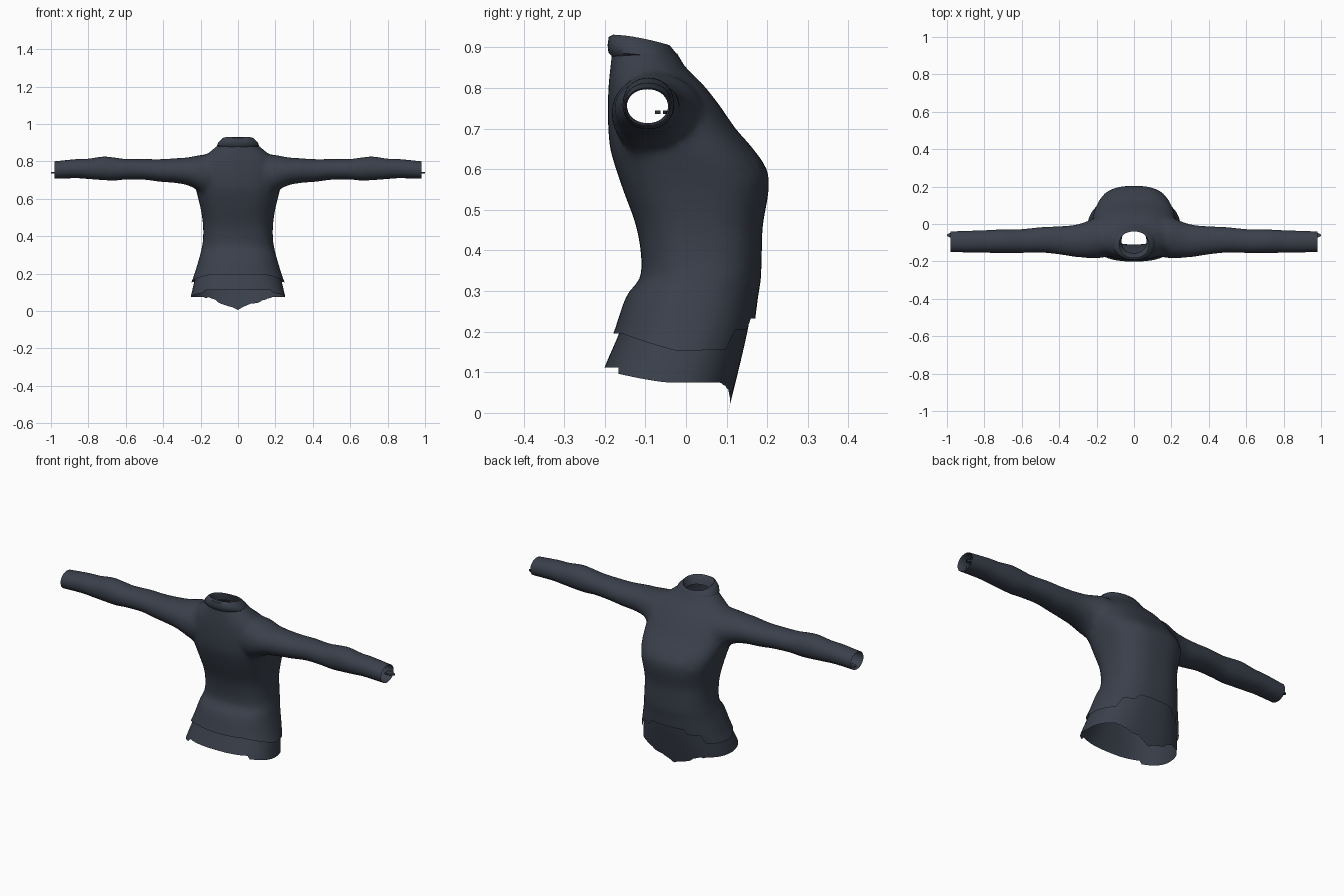
import bpy, bmesh, math, random
from mathutils import Vector

random.seed(4)
cube = bpy.data.objects.get("Cube")
if cube:
    bpy.data.objects.remove(cube, do_unlink=True)

slate = bpy.data.materials.new("dark slate cloth")
slate.use_nodes = True
colour = (0.042, 0.051, 0.071, 1)
slate.diffuse_color = colour
shader = slate.node_tree.nodes["Principled BSDF"]
shader.inputs["Base Color"].default_value = colour
shader.inputs["Roughness"].default_value = 0.9


def sample(table, t):
    """Smoothly interpolate table rows (first column is the key)."""
    t = min(max(t, table[0][0]), table[-1][0])
    i = 0
    while i < len(table) - 2 and t > table[i + 1][0]:
        i += 1

    def slope(j, c):
        a, b = table[max(j - 1, 0)], table[min(j + 1, len(table) - 1)]
        return (b[c] - a[c]) / (b[0] - a[0])

    p, q = table[i], table[i + 1]
    h = q[0] - p[0]
    s = (t - p[0]) / h
    out = []
    for c in range(1, len(p)):
        out.append((2*s**3 - 3*s*s + 1) * p[c] + (s**3 - 2*s*s + s) * h * slope(i, c)
                   + (3*s*s - 2*s**3) * q[c] + (s**3 - s*s) * h * slope(i + 1, c))
    return out


def oval(angle, n):
    c, s = math.cos(angle), math.sin(angle)
    return (math.copysign(abs(c) ** (2 / n), c), math.copysign(abs(s) ** (2 / n), s))


def loft(name, rows, capped=False):
    """Skin closed rings of points; caps get slot 1 so they can be removed."""
    bm = bmesh.new()
    rings = [[bm.verts.new(p) for p in row] for row in rows]
    n = len(rings[0])
    for a, b in zip(rings, rings[1:]):
        for i in range(n):
            bm.faces.new((a[i], a[(i + 1) % n], b[(i + 1) % n], b[i]))
    if capped:
        for ring in (rings[0], rings[-1]):
            bm.faces.new(ring).material_index = 1
    bmesh.ops.recalc_face_normals(bm, faces=bm.faces)
    mesh = bpy.data.meshes.new(name)
    bm.to_mesh(mesh)
    bm.free()
    ob = bpy.data.objects.new(name, mesh)
    bpy.context.collection.objects.link(ob)
    mesh.materials.append(slate)
    if capped:
        mesh.materials.append(slate)
    return ob


def smooth(ob):
    bpy.ops.object.select_all(action='DESELECT')
    ob.select_set(True)
    bpy.context.view_layer.objects.active = ob
    bpy.ops.object.shade_smooth_by_angle(angle=math.radians(50))


def body_rows(table, hem, top, count, segs):
    """Rings that follow a height table, from a shaped hem up to a level top."""
    rows = []
    for r in range(count + 1):
        row = []
        for i in range(segs):
            a = math.tau * i / segs
            low = hem(a, table)
            z = low + (top - low) * r / count
            half, back, front, n = sample(table, z)
            u, v = oval(a, n)
            row.append(Vector((half * u, (front + back) / 2 + (front - back) / 2 * v, z)))
        rows.append(row)
    return rows


# Torso: height, half width, back y, front y, squareness
torso_table = [
    (0.15, 0.25, -0.195, 0.15, 2.3), (0.20, 0.232, -0.177, 0.165, 2.3),
    (0.29, 0.205, -0.145, 0.178, 2.4), (0.33, 0.195, -0.115, 0.184, 2.4),
    (0.38, 0.187, -0.11, 0.186, 2.5), (0.46, 0.187, -0.123, 0.189, 2.5),
    (0.55, 0.20, -0.155, 0.203, 2.6), (0.60, 0.213, -0.172, 0.198, 2.6),
    (0.65, 0.225, -0.186, 0.165, 2.5), (0.70, 0.23, -0.191, 0.122, 2.4),
    (0.76, 0.228, -0.192, 0.08, 2.3), (0.81, 0.20, -0.19, 0.04, 2.2),
    (0.85, 0.15, -0.186, 0.0, 2.1), (0.885, 0.108, -0.182, -0.022, 2.0)]


def torso_hem(a, table):
    s = math.sin(a)
    if s > 0.9:
        return 0.232
    if s > 0.68:
        return 0.205
    return 0.153 + (0.042 * min(1, -s / 0.85) if s < 0 else 0.004 * s)


body = loft("sweater_body", body_rows(torso_table, torso_hem, 0.885, 46, 80), True)

# Sleeves: x, low z, high z, back y, front y
sleeve_table = [
    (0.10, 0.66, 0.81, -0.16, 0.03), (0.17, 0.625, 0.838, -0.183, 0.045),
    (0.21, 0.64, 0.835, -0.186, 0.035), (0.25, 0.665, 0.825, -0.184, 0.016),
    (0.32, 0.683, 0.817, -0.174, -0.006), (0.42, 0.692, 0.811, -0.159, -0.014),
    (0.50, 0.702, 0.812, -0.152, -0.018), (0.60, 0.703, 0.812, -0.154, -0.028),
    (0.66, 0.698, 0.82, -0.156, -0.029), (0.72, 0.70, 0.825, -0.155, -0.03),
    (0.80, 0.706, 0.814, -0.153, -0.034), (0.86, 0.71, 0.812, -0.152, -0.036),
    (0.98, 0.707, 0.80, -0.15, -0.04)]


def sleeve_ring(x, side, scale=1.0):
    low, high, back, front = sample(sleeve_table, x)
    ring = []
    for i in range(36):
        u, v = oval(math.tau * i / 36, 2.1)
        ring.append(Vector((side * x, (back + front) / 2 + scale * (front - back) / 2 * u,
                            (low + high) / 2 + scale * (high - low) / 2 * v)))
    return ring


bpy.context.view_layer.objects.active = body
for side in (-1, 1):
    sleeve = loft("sleeve", [sleeve_ring(0.1 + 0.88 * k / 50, side) for k in range(51)], True)
    join = body.modifiers.new("join", 'BOOLEAN')
    join.operation = 'UNION'
    join.solver = 'EXACT'
    join.object = sleeve
    bpy.ops.object.modifier_apply(modifier=join.name)
    bpy.data.objects.remove(sleeve, do_unlink=True)

# Open the neck, hem and cuffs, then relax the armhole seams
bm = bmesh.new()
bm.from_mesh(body.data)
bmesh.ops.delete(bm, geom=[f for f in bm.faces if f.material_index == 1], context='FACES')
bmesh.ops.remove_doubles(bm, verts=bm.verts, dist=0.002)
seam = [v for v in bm.verts if 0.12 < abs(v.co.x) < 0.3 and 0.58 < v.co.z < 0.86]
for _ in range(7):
    bmesh.ops.smooth_vert(bm, verts=seam, factor=0.5, use_axis_x=True,
                          use_axis_y=True, use_axis_z=True)
bm.to_mesh(body.data)
bm.free()
body.data.materials.pop(index=1)
smooth(body)

# Torn undershirt showing below the hem
under_table = [
    (0.0, 0.268, -0.235, 0.103, 2.5), (0.10, 0.247, -0.205, 0.128, 2.5),
    (0.20, 0.222, -0.163, 0.151, 2.4), (0.28, 0.196, -0.135, 0.165, 2.4)]


def under_hem(a, table):
    s, x = math.sin(a), abs(0.25 * math.cos(a))
    if s > 0:
        z = min(0.075, 0.003 + 0.047 * (x / 0.1) ** 0.8)
        return z + (random.uniform(0, 0.012) if x < 0.15 else 0)
    return 0.112 if s < -0.75 else 0.075 - 0.03 * s


random.seed(4)
jags = {}
def steady_hem(a, table):
    return jags.setdefault(round(a, 4), under_hem(a, table))


smooth(loft("undershirt_hem", body_rows(under_table, steady_hem, 0.28, 10, 96)))

# Folded collar: half width, back y, front y, back z, front z
collar = [(0.100, -0.180, -0.028, 0.875, 0.858), (0.113, -0.191, -0.018, 0.887, 0.868),
          (0.107, -0.193, -0.024, 0.905, 0.885), (0.088, -0.190, -0.036, 0.926, 0.90),
          (0.080, -0.180, -0.040, 0.931, 0.905), (0.072, -0.166, -0.036, 0.918, 0.892),
          (0.066, -0.155, -0.026, 0.885, 0.862)]
rows = []
for half, back, front, zb, zf in collar:
    row = []
    for i in range(48):
        u, v = oval(math.tau * i / 48, 2.2)
        f = (v + 1) / 2
        row.append(Vector((half * u, back + (front - back) * f,
                           zb + (zf - zb) * f ** 1.6)))
    rows.append(row)
smooth(loft("collar", rows))

# Turned-in cuffs, each with a small loose tab
for side, label in ((1, "left"), (-1, "right")):
    smooth(loft(label + "_cuff_lining", [sleeve_ring(0.98, side), sleeve_ring(0.975, side, 0.92),
                                         sleeve_ring(0.93, side, 0.9)]))
    tab = [[Vector((side * x, -0.06 + dy, 0.74 + dz)) for dy, dz in
            ((-w, -0.004), (w, -0.004), (w, 0.004), (-w, 0.004))]
           for x, w in ((0.95, 0.016), (0.985, 0.012), (1.0, 0.003))]
    smooth(loft(label + "_cuff_tab", tab))
